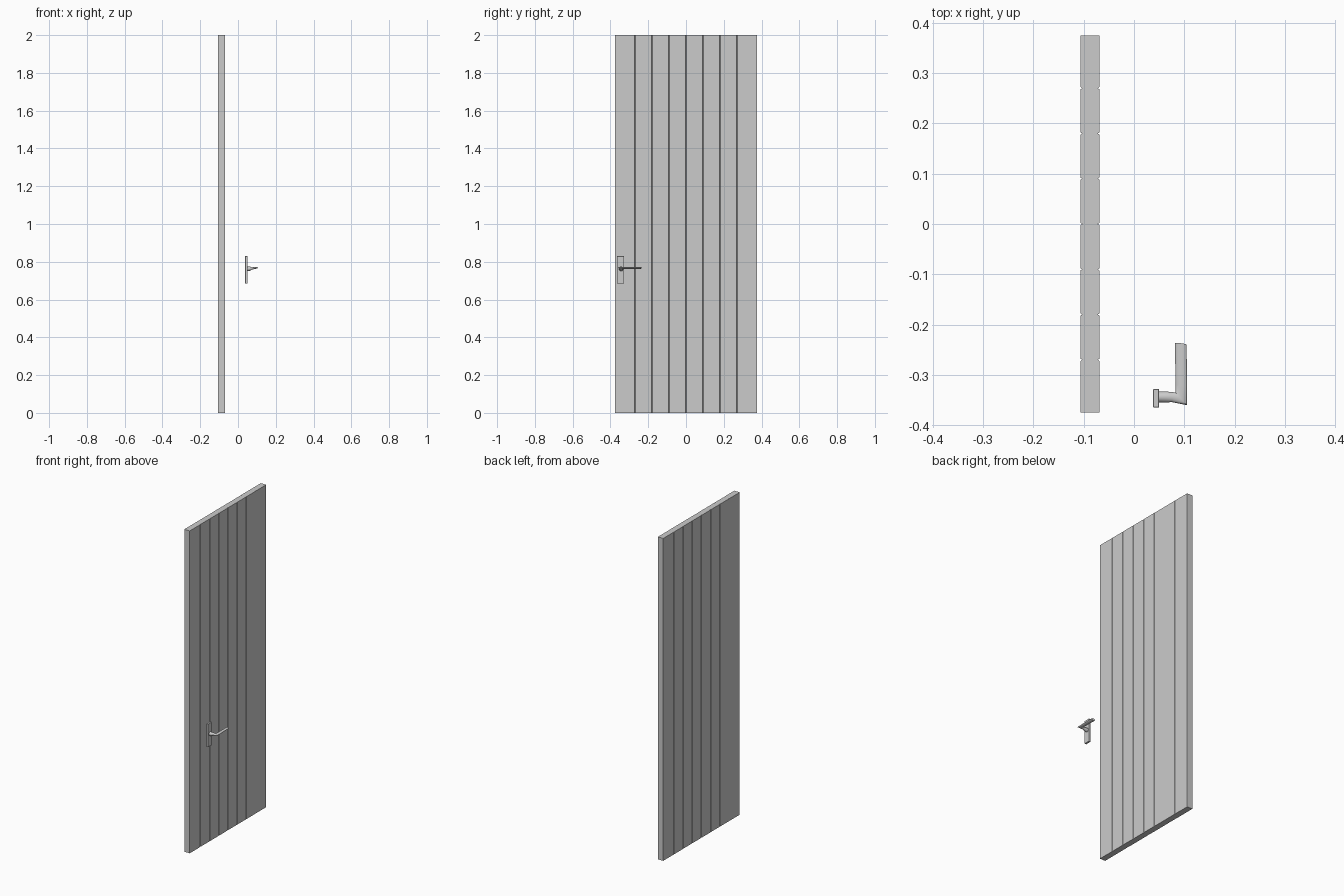
import bpy, bmesh, math
from mathutils import Vector

if "Cube" in bpy.data.objects:
    bpy.data.objects.remove(bpy.data.objects["Cube"])


def finish(bm, name, smooth=False):
    bmesh.ops.recalc_face_normals(bm, faces=bm.faces)
    mesh = bpy.data.meshes.new(name)
    bm.to_mesh(mesh)
    bm.free()
    ob = bpy.data.objects.new(name, mesh)
    bpy.context.collection.objects.link(ob)
    if smooth:
        bpy.ops.object.select_all(action='DESELECT')
        ob.select_set(True)
        bpy.context.view_layer.objects.active = ob
        bpy.ops.object.shade_smooth_by_angle(angle=math.radians(35))
    return ob


def loft(rings, name, smooth=False):
    """Skin a list of closed point loops and cap both ends."""
    bm = bmesh.new()
    loops = [[bm.verts.new(p) for p in ring] for ring in rings]
    n = len(loops[0])
    for a, b in zip(loops, loops[1:]):
        for i in range(n):
            j = (i + 1) % n
            bm.faces.new((a[i], a[j], b[j], b[i]))
    bm.faces.new(loops[0])
    bm.faces.new(loops[-1])
    return finish(bm, name, smooth)


# Door leaf: plan outline with V grooves between planks on both faces
X0, X1, HALF, W, D = -0.106, -0.069, 0.375, 0.002, 0.003


def grooved_side(x, inward):
    side = [(x, -HALF)]
    for k in range(-3, 4):
        y = 0.09 * k
        side += [(x, y - W), (x + inward * D, y), (x, y + W)]
    return side + [(x, HALF)]


outline = grooved_side(X1, -1) + grooved_side(X0, 1)[::-1]
loft([[(x, y, z) for x, y in outline] for z in (0, 2)], "door_leaf")

# Backplate of the handle
lo, hi = Vector((0.038, -0.365, 0.685)), Vector((0.050, -0.328, 0.830))
bm = bmesh.new()
bmesh.ops.create_cube(bm, size=1)
for v in bm.verts:
    v.co = (lo + hi) / 2 + v.co * (hi - lo)
bmesh.ops.bevel(bm, geom=bm.edges[:], offset=0.001, segments=1, affect='EDGES')
finish(bm, "handle_backplate")


# Lever: round neck flattening into a mitred, flat oval grip
def oval(centre, u, v, n=20):
    c, u, v = Vector(centre), Vector(u), Vector(v)
    return [c + u * math.cos(2 * math.pi * i / n) + v * math.sin(2 * math.pi * i / n)
            for i in range(n)]


lever = [
    oval((0.049, -0.344, 0.762), (0, -0.011, 0), (0, 0, 0.012)),
    oval((0.062, -0.344, 0.763), (0, -0.011, 0), (0, 0, 0.011)),
    oval((0.075, -0.344, 0.766), (0, -0.010, 0), (0, 0, 0.007)),
    oval((0.0935, -0.3475, 0.768), (0.0115, -0.0125, 0.001), (0, 0, 0.005)),
    oval((0.0940, -0.320, 0.768), (0.0115, 0, 0.001), (0, 0, 0.005)),
    oval((0.0930, -0.238, 0.768), (0.0115, -0.0015, 0.002), (0, 0.001, 0.005)),
]
loft(lever, "handle_lever", smooth=True)
